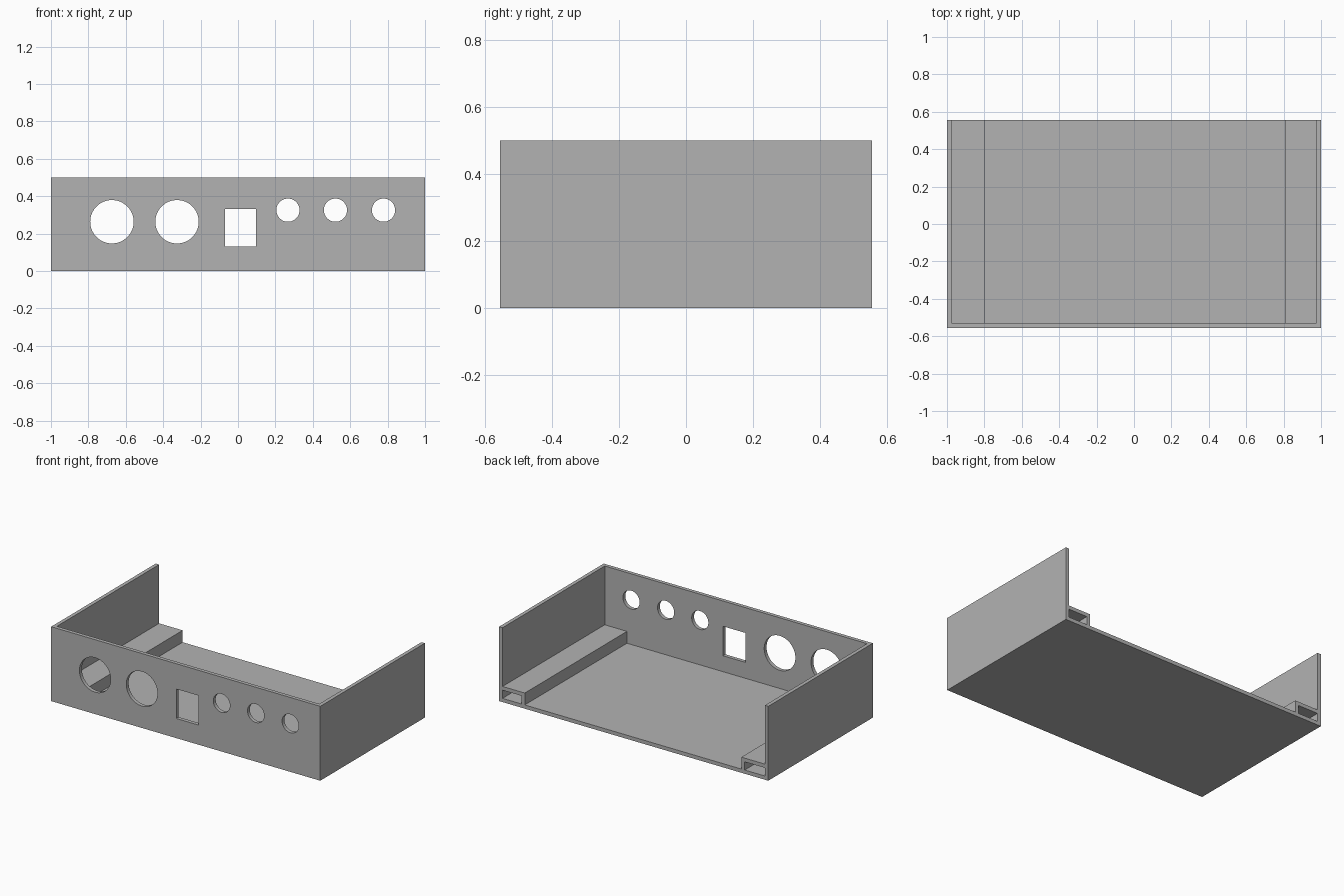
import bpy
import math

if "Cube" in bpy.data.objects:
    bpy.data.objects.remove(bpy.data.objects["Cube"], do_unlink=True)

W, D, H, T = 1.0, 0.555, 0.5, 0.025   # half width, half depth, height, wall

grey = bpy.data.materials.new("plain grey")
grey.use_nodes = True
colour = (0.45, 0.45, 0.45, 1)
grey.diffuse_color = colour
grey.node_tree.nodes["Principled BSDF"].inputs["Base Color"].default_value = colour


def box(name, x0, x1, y0, y1, z0, z1):
    bpy.ops.mesh.primitive_cube_add(
        size=1, location=((x0 + x1) / 2, (y0 + y1) / 2, (z0 + z1) / 2))
    ob = bpy.context.object
    ob.name = name
    ob.scale = (x1 - x0, y1 - y0, z1 - z0)
    bpy.ops.object.transform_apply(location=True, rotation=False, scale=True)
    ob.data.materials.append(grey)
    return ob


def round_cutter(x, z, radius):
    bpy.ops.mesh.primitive_cylinder_add(
        vertices=64, radius=radius, depth=0.2,
        location=(x, -D, z), rotation=(math.pi / 2, 0, 0))
    ob = bpy.context.object
    ob.data.materials.append(grey)
    return ob


def cut(target, cutter):
    cutter.hide_render = True
    mod = target.modifiers.new("cut", 'BOOLEAN')
    mod.operation = 'DIFFERENCE'
    mod.solver = 'EXACT'
    mod.object = cutter
    bpy.context.view_layer.objects.active = target
    bpy.ops.object.modifier_apply(modifier=mod.name)
    bpy.data.objects.remove(cutter, do_unlink=True)


# Tray with floor, front panel and two sides, open at the back and top
tray = box("tray", -W, W, -D, D, 0, H)
cut(tray, box("cavity", -W + T, W - T, -D + T, D + 0.2, T, H + 0.2))

# Front panel openings: two large round, one rectangular, three small round
for x in (-0.674, -0.326):
    cut(tray, round_cutter(x, 0.263, 0.116))
cut(tray, box("window", -0.07, 0.096, -D - 0.1, -D + 0.1, 0.132, 0.33))
for x in (0.267, 0.521, 0.778):
    cut(tray, round_cutter(x, 0.325, 0.062))

# Hollow rails along both sides, open at the back
for name, wall, inner in (("right_rail", -W + T, -0.80), ("left_rail", W - T, 0.81)):
    side = 1 if wall > 0 else -1
    rail = box(name, min(wall, inner), max(wall, inner), -D + T, D, T, 0.105)
    edges = sorted((inner + side * T, wall + side * 0.1))
    cut(rail, box("channel", *edges, -D, D + 0.1, 0, 0.105 - T))

# Smooth hole walls, sharp edges elsewhere
bpy.ops.object.select_all(action='DESELECT')
tray.select_set(True)
bpy.context.view_layer.objects.active = tray
bpy.ops.object.shade_smooth_by_angle(angle=math.radians(30))
